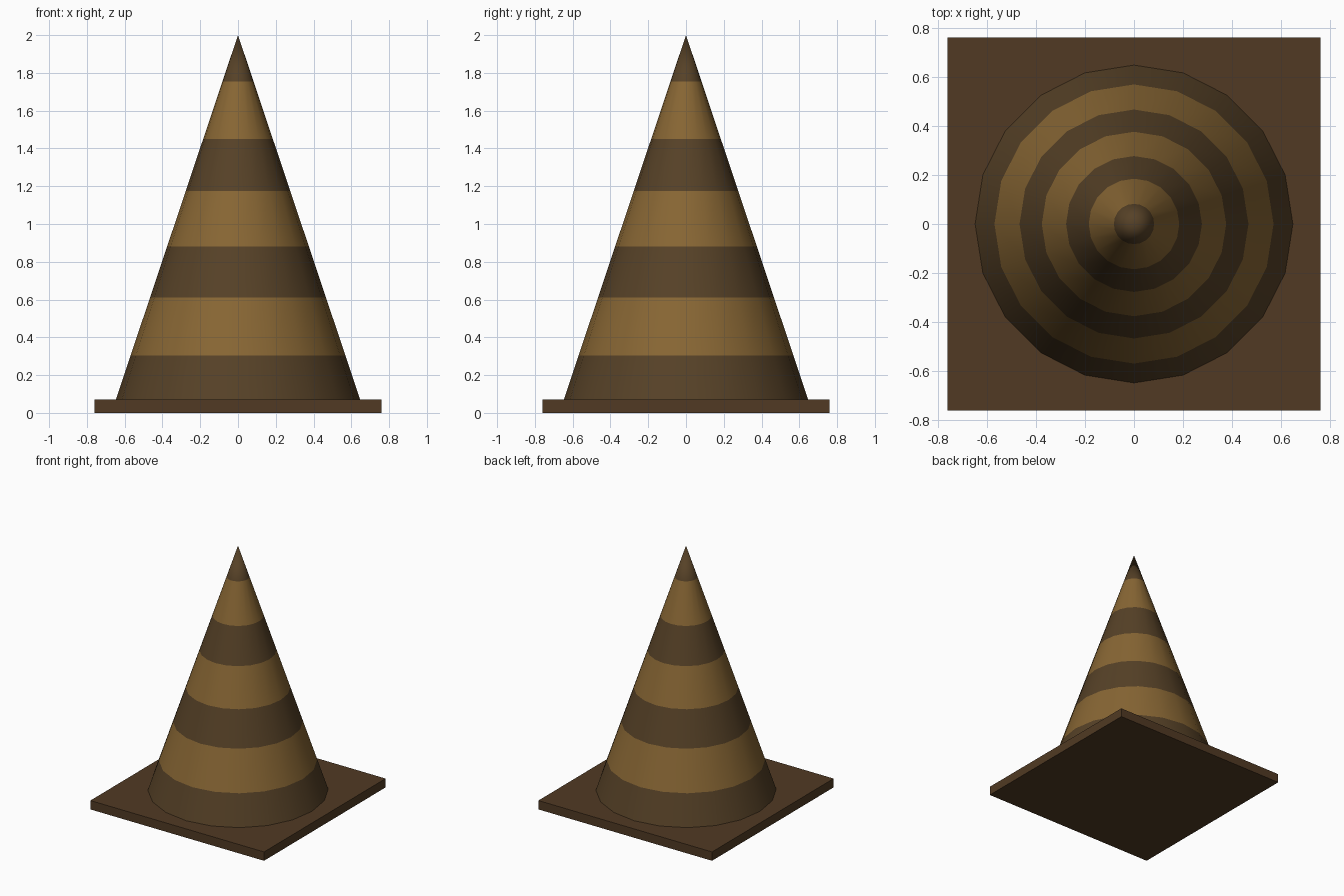
import bpy, bmesh, math

if "Cube" in bpy.data.objects:
    bpy.data.objects.remove(bpy.data.objects["Cube"])


def material(name, rgb):
    m = bpy.data.materials.new(name)
    m.diffuse_color = (*rgb, 1)
    m.use_nodes = True
    m.node_tree.nodes["Principled BSDF"].inputs["Base Color"].default_value = m.diffuse_color
    return m


base_brown = material("base brown", (0.082, 0.042, 0.017))
dark_stripe = material("dark stripe", (0.093, 0.053, 0.020))
light_stripe = material("light stripe", (0.245, 0.133, 0.034))


def add_object(name, bm, mats):
    bmesh.ops.recalc_face_normals(bm, faces=bm.faces)
    me = bpy.data.meshes.new(name)
    bm.to_mesh(me)
    bm.free()
    for m in mats:
        me.materials.append(m)
    ob = bpy.data.objects.new(name, me)
    bpy.context.collection.objects.link(ob)
    return ob


# square base plate
W, H = 1.52, 0.07
bm = bmesh.new()
bmesh.ops.create_cube(bm, size=1)
for v in bm.verts:
    v.co.x *= W
    v.co.y *= W
    v.co.z = (v.co.z + 0.5) * H
add_object("base_plate", bm, [base_brown])

# striped cone: rings at the stripe borders, colours alternate upward
SIDES, RADIUS, TOP = 20, 0.647, 2.0
levels = [H, 0.305, 0.61, 0.88, 1.175, 1.45, 1.755]
bm = bmesh.new()
rings = []
for z in levels:
    r = RADIUS * (TOP - z) / (TOP - H)
    rings.append([bm.verts.new((r * math.cos(a), r * math.sin(a), z))
                  for a in (2 * math.pi * i / SIDES for i in range(SIDES))])
apex = bm.verts.new((0, 0, TOP))
for k, ring in enumerate(rings):
    for i in range(SIDES):
        j = (i + 1) % SIDES
        if k + 1 < len(rings):
            f = bm.faces.new((ring[i], ring[j], rings[k + 1][j], rings[k + 1][i]))
        else:
            f = bm.faces.new((ring[i], ring[j], apex))
        f.material_index = k % 2
        f.smooth = True
add_object("striped_cone", bm, [dark_stripe, light_stripe])
